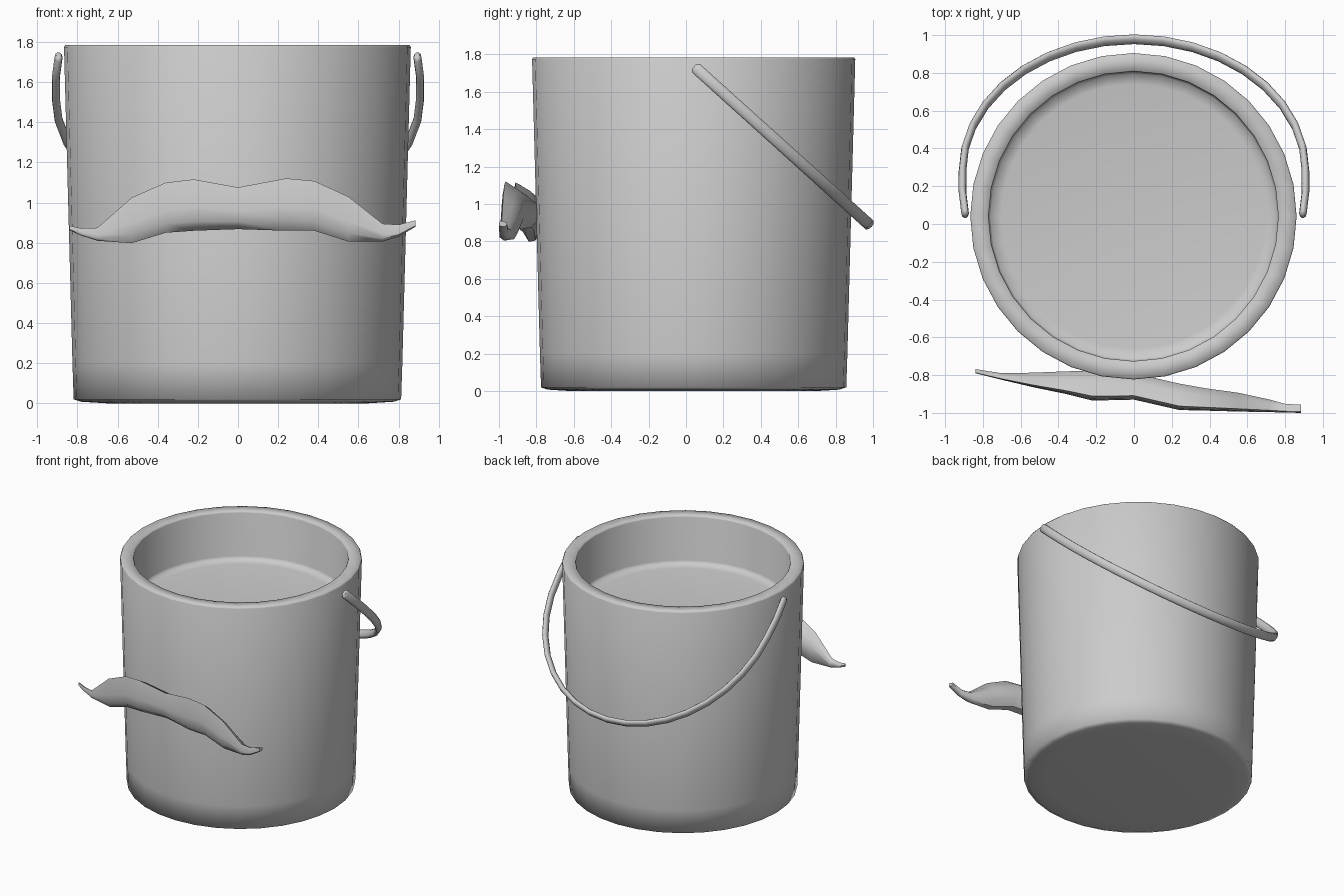
import bpy, math
from mathutils import Vector

if "Cube" in bpy.data.objects:
    bpy.data.objects.remove(bpy.data.objects["Cube"])

CX, CY = -0.003, 0.041  # bucket centre


def make_object(name, verts, faces, angle):
    mesh = bpy.data.meshes.new(name)
    mesh.from_pydata(verts, [], faces)
    ob = bpy.data.objects.new(name, mesh)
    bpy.context.collection.objects.link(ob)
    bpy.ops.object.select_all(action='DESELECT')
    ob.select_set(True)
    bpy.context.view_layer.objects.active = ob
    bpy.ops.object.mode_set(mode='EDIT')
    bpy.ops.mesh.select_all(action='SELECT')
    bpy.ops.mesh.normals_make_consistent(inside=False)
    bpy.ops.object.mode_set(mode='OBJECT')
    bpy.ops.object.shade_smooth_by_angle(angle=math.radians(angle))
    return ob


def skin(name, rings, angle):
    """Bridge equal-sized rings of points and cap both ends."""
    n = len(rings[0])
    verts = [p for r in rings for p in r]
    faces = [(i * n + j, i * n + (j + 1) % n, (i + 1) * n + (j + 1) % n, (i + 1) * n + j)
             for i in range(len(rings) - 1) for j in range(n)]
    faces += [tuple(range(n))[::-1], tuple(range(len(verts) - n, len(verts)))]
    return make_object(name, verts, faces, angle)


# Bucket: tapered outer wall, rim, recessed floor
SIDES = 32
profile = [(0.65, 0.0), (0.78, 0.008), (0.816, 0.02), (0.822, 0.2), (0.864, 1.775),
           (0.858, 1.785), (0.772, 1.785), (0.767, 1.775), (0.767, 1.435),
           (0.757, 1.415), (0.70, 1.405)]
rings = [[(CX + r * math.cos(2 * math.pi * k / SIDES), CY + r * math.sin(2 * math.pi * k / SIDES), z)
          for k in range(SIDES)] for r, z in profile]
skin("bucket", rings, 70)

# Bail handle: flattened half loop lying in a plane tilted down toward the back
half = [(0.894, 0.055), (0.908, 0.17)]
half += [(0.908 * math.cos(a), 0.28 + 0.698 * math.sin(a))
         for a in (math.pi / 2 * i / 9 for i in range(9))]
path = half + [(0, 0.978)] + [(-x, y) for x, y in reversed(half)]
path = [Vector((x, y, 1.725 - 0.903 * (y - 0.055))) for x, y in path]
normal = Vector((0, 0.903, 1)).normalized()
rings = []
for i, p in enumerate(path):
    t = (path[min(i + 1, len(path) - 1)] - path[max(i - 1, 0)]).normalized()
    side = t.cross(normal).normalized()

    def ring(c, s):
        return [c + s * (0.02 * math.cos(math.pi * k / 5) * side
                         + 0.033 * math.sin(math.pi * k / 5) * normal) for k in range(10)]
    if i == 0:
        rings.append(ring(p - t * 0.015, 0.6))
    rings.append(ring(p, 1))
    if i == len(path) - 1:
        rings.append(ring(p + t * 0.015, 0.6))
skin("bail_handle", rings, 60)

# Moustache: stations of x, front y, back y, top z, bottom z
stations = [(-0.84, -0.79, -0.768, 0.885, 0.863), (-0.78, -0.805, -0.778, 0.872, 0.835),
            (-0.70, -0.825, -0.79, 0.875, 0.81), (-0.53, -0.865, -0.787, 1.025, 0.798),
            (-0.36, -0.90, -0.78, 1.1, 0.85), (-0.22, -0.935, -0.777, 1.116, 0.86),
            (0.0, -0.93, -0.79, 1.076, 0.868), (0.24, -0.985, -0.845, 1.121, 0.86),
            (0.38, -0.988, -0.87, 1.108, 0.86), (0.55, -0.993, -0.893, 1.03, 0.806),
            (0.72, -0.996, -0.93, 0.895, 0.806), (0.80, -0.998, -0.952, 0.89, 0.83),
            (0.885, -1.0, -0.957, 0.912, 0.88)]
# Cross-section: front leans out toward the bottom, undercut below, back slopes down
section = [(0.15, 1.0), (0.06, 0.75), (0.02, 0.45), (0.0, 0.18), (0.32, 0.0),
           (0.75, 0.03), (1.0, 0.25), (1.0, 0.62), (0.65, 0.82)]
rings = [[(x, yf + u * (yb - yf), zb + v * (zt - zb)) for u, v in section]
         for x, yf, yb, zt, zb in stations]
skin("moustache", rings, 50)
